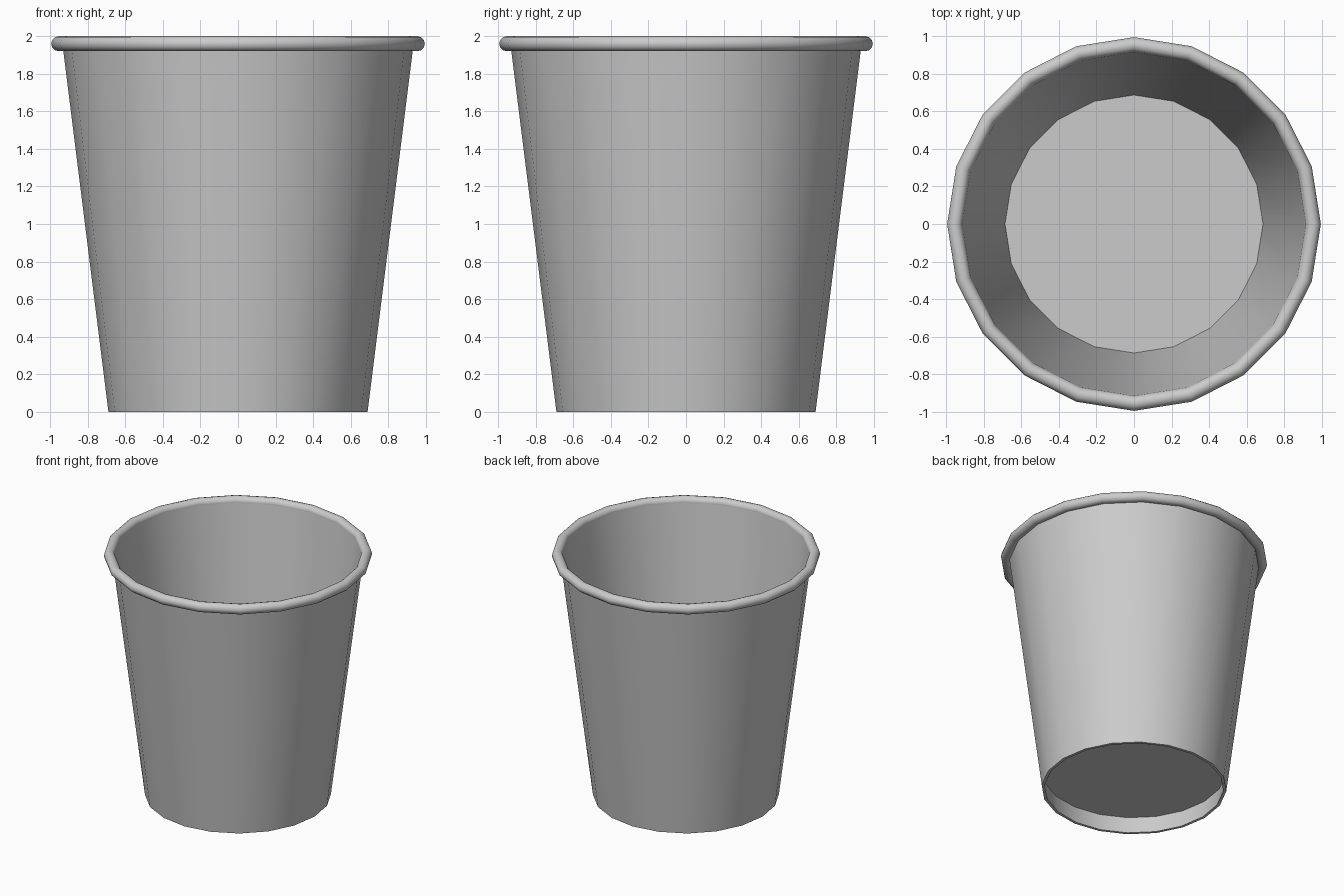
import bpy, bmesh
from math import sin, cos, pi, radians

if "Cube" in bpy.data.objects:
    bpy.data.objects.remove(bpy.data.objects["Cube"])

SIDES = 20


def lathe(name, profile, closed=True):
    """Revolve an (r, z) profile around z; open profiles get capped ends."""
    bm = bmesh.new()
    rings = [[bm.verts.new((r * cos(2 * pi * i / SIDES), r * sin(2 * pi * i / SIDES), z))
              for i in range(SIDES)] for r, z in profile]
    pairs = list(zip(rings, rings[1:]))
    if closed:
        pairs.append((rings[-1], rings[0]))
    else:
        bm.faces.new(rings[0])
        bm.faces.new(rings[-1])
    for a, b in pairs:
        for i in range(SIDES):
            j = (i + 1) % SIDES
            bm.faces.new((a[i], a[j], b[j], b[i]))
    bmesh.ops.recalc_face_normals(bm, faces=bm.faces)
    mesh = bpy.data.meshes.new(name)
    bm.to_mesh(mesh)
    bm.free()
    obj = bpy.data.objects.new(name, mesh)
    bpy.context.collection.objects.link(obj)
    bpy.ops.object.select_all(action='DESELECT')
    obj.select_set(True)
    bpy.context.view_layer.objects.active = obj
    bpy.ops.object.shade_smooth_by_angle(angle=radians(50))
    return obj


# Tapered thin wall, open at top and bottom
lathe("cup_wall", [(0.69, 0), (0.935, 1.96), (0.915, 1.96), (0.668, 0)])

# Recessed floor
lathe("cup_floor", [(0.686, 0.14), (0.687, 0.15)], closed=False)

# Rolled rim
lathe("rolled_rim", [(0.955 + 0.04 * cos(2 * pi * k / 12), 1.96 + 0.04 * sin(2 * pi * k / 12))
                     for k in range(12)])
